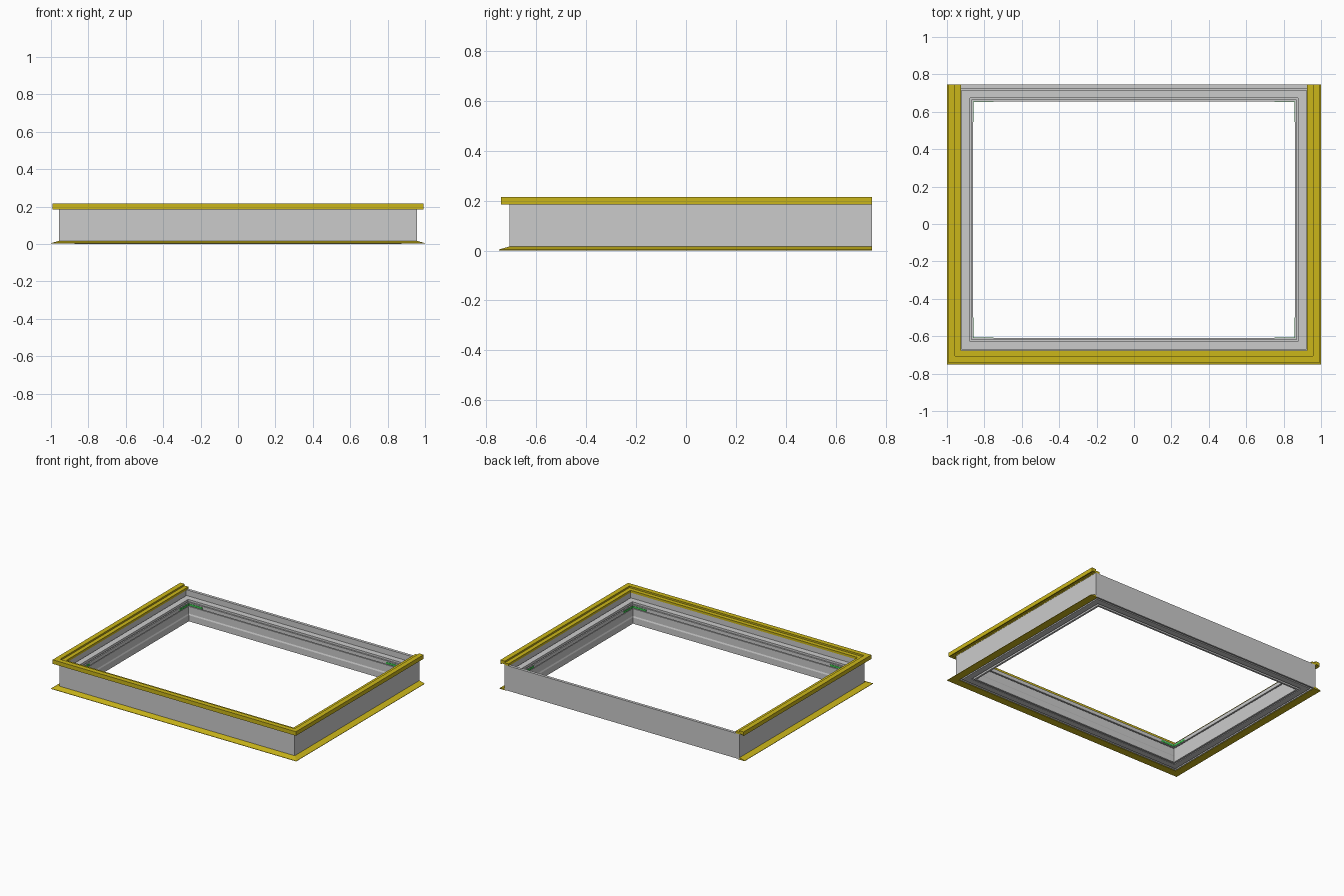
import bpy, bmesh

if "Cube" in bpy.data.objects:
    bpy.data.objects.remove(bpy.data.objects["Cube"])

IX, YF, YB = 0.86, -0.61, 0.655      # inner opening: half width, front, back
BACK = 0.09                          # depth of the back member

def material(name, rgb):
    m = bpy.data.materials.new(name)
    m.diffuse_color = (*rgb, 1)
    m.use_nodes = True
    m.node_tree.nodes["Principled BSDF"].inputs["Base Color"].default_value = m.diffuse_color
    return m

yellow = material("yellow", (0.60, 0.47, 0.01))
green = material("green", (0.05, 0.55, 0.08))

def finish(name, bm, mat=None):
    bmesh.ops.recalc_face_normals(bm, faces=bm.faces[:])
    me = bpy.data.meshes.new(name)
    bm.to_mesh(me)
    bm.free()
    ob = bpy.data.objects.new(name, me)
    bpy.context.collection.objects.link(ob)
    if mat:
        me.materials.append(mat)
    return ob

def sweep(name, profile, closed=True, mat=None):
    """Mitred sweep; profile points are (distance out from opening, height)."""
    bm = bmesh.new()
    rings = [[] for _ in range(4)]
    for d, z in profile:
        yb = YB + min(d, BACK) if closed else YB + BACK
        for ring, (x, y) in zip(rings, [(-IX - d, yb), (-IX - d, YF - d),
                                        (IX + d, YF - d), (IX + d, yb)]):
            ring.append(bm.verts.new((x, y, z)))
    n = len(profile)
    for k in range(4 if closed else 3):
        a, b = rings[k], rings[(k + 1) % 4]
        for i in range(n):
            j = (i + 1) % n
            bm.faces.new((a[i], a[j], b[j], b[i]))
    if not closed:
        bm.faces.new(rings[0])
        bm.faces.new(rings[3])
    return finish(name, bm, mat)

def box(name, x0, x1, y0, y1, z0, z1, mat=None):
    bm = bmesh.new()
    bmesh.ops.create_cube(bm, size=1)
    for v in bm.verts:
        v.co = ((x0, x1)[v.co.x > 0], (y0, y1)[v.co.y > 0], (z0, z1)[v.co.z > 0])
    return finish(name, bm, mat)

# main stepped frame, grooved underneath and on the inside
sweep("frame", [
    (0.000, 0.000), (0.000, 0.045), (0.004, 0.055), (0.004, 0.108),
    (0.012, 0.108), (0.012, 0.114), (0.000, 0.114), (0.000, 0.140),
    (0.010, 0.140), (0.010, 0.128), (0.018, 0.128), (0.018, 0.150),
    (0.062, 0.150), (0.062, 0.138), (0.069, 0.138), (0.069, 0.188),
    (0.098, 0.188), (0.098, 0.004), (0.078, 0.004), (0.078, 0.016),
    (0.068, 0.016), (0.068, 0.004), (0.024, 0.004), (0.024, 0.014),
    (0.014, 0.014), (0.014, 0.000)])

# top trim on three sides, with a raised outer rim and a drip lip
sweep("top_trim", [
    (0.066, 0.186), (0.066, 0.203), (0.096, 0.203), (0.096, 0.215),
    (0.132, 0.215), (0.132, 0.185), (0.124, 0.185), (0.124, 0.192),
    (0.100, 0.192), (0.100, 0.186)], False, yellow)

# tapered bottom flange on three sides
sweep("bottom_flange", [
    (0.084, 0.001), (0.140, 0.001), (0.140, 0.004), (0.099, 0.016),
    (0.084, 0.016)], False, yellow)

# green corner strips in the opening
L, T = 0.11, 0.002
for sx in (-1, 1):
    for label, y, s in (("front", YF, 1), ("back", YB, -1)):
        side = "left" if sx < 0 else "right"
        xs = sorted((sx * (IX + T), sx * (IX - T)))
        ys = sorted((y, y + s * L))
        box(f"corner_strip_{label}_{side}_long", *xs, *ys, 0.118, 0.132, green)
        xs = sorted((sx * IX, sx * (IX - L)))
        box(f"corner_strip_{label}_{side}_short", *xs, y - T, y + T, 0.118, 0.132, green)
